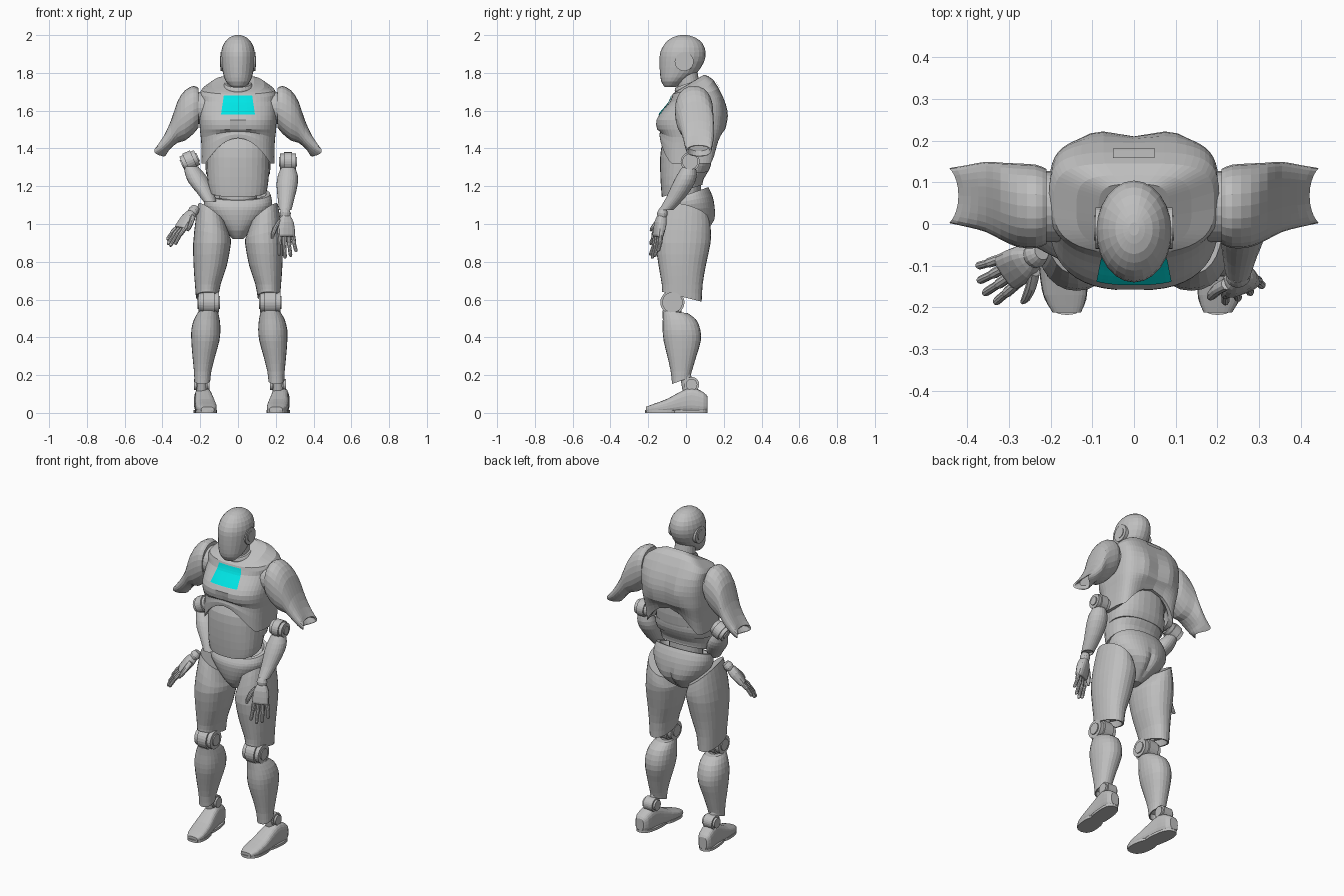
import bpy, bmesh, math
from mathutils import Vector, Matrix
from mathutils.bvhtree import BVHTree

if "Cube" in bpy.data.objects:
    bpy.data.objects.remove(bpy.data.objects["Cube"])


def material(name, color):
    m = bpy.data.materials.new(name)
    m.use_nodes = True
    m.diffuse_color = color
    m.node_tree.nodes["Principled BSDF"].inputs["Base Color"].default_value = color
    return m


GRAY = material("body gray", (0.52, 0.52, 0.52, 1))
CYAN = material("chest cyan", (0.0, 0.8, 0.8, 1))
X, Y, Z = Vector((1, 0, 0)), Vector((0, 1, 0)), Vector((0, 0, 1))


def finish(name, bm, mat=GRAY):
    bmesh.ops.recalc_face_normals(bm, faces=bm.faces)
    me = bpy.data.meshes.new(name)
    bm.to_mesh(me)
    bm.free()
    me.materials.append(mat)
    ob = bpy.data.objects.new(name, me)
    bpy.context.collection.objects.link(ob)
    return ob


def refine(st):
    # insert a smooth in-between station in every gap
    st = [tuple(s) + (0,) * (7 - len(s)) for s in st]
    out = []
    for i in range(len(st) - 1):
        a, b, c, d = st[max(i - 1, 0)], st[i], st[i + 1], st[min(i + 2, len(st) - 1)]
        out += [b, tuple((9 * (q + r) - p - s) / 16 for p, q, r, s in zip(a, b, c, d))]
    return out + [st[-1]]


def loft(name, stations, axis=Z, ref=None, n=24, power=(2, 2), hollow=0, warp=None):
    """Stations: x, y, z, half width, half depth, slope across, slope along depth.
    Power: squareness of the front and back halves of each ring."""
    v = ref or (Z if abs(axis.y) > 0.9 else Y)
    v = (v - axis * v.dot(axis)).normalized()
    u = v.cross(axis)
    rings = [(Vector(s[:3]), *s[3:7]) for s in refine(stations)]
    if hollow:
        c, ru, rv, su, sv = rings[-1]
        back = (rings[-2][0] - c).normalized() * hollow
        rings += [(c, ru * 0.88, rv * 0.88, su, sv), (c + back, ru * 0.8, rv * 0.8, su, sv)]
    bm = bmesh.new()
    loops = []
    for c, ru, rv, su, sv in rings:
        loop = []
        for k in range(n):
            t = 2 * math.pi * k / n
            e = 2 / power[math.sin(t) > 0]
            a, b = (math.copysign(abs(f) ** e, f) for f in (math.cos(t), math.sin(t)))
            p = c + u * a * ru + v * b * rv + axis * (a * ru * su + b * rv * sv)
            loop.append(bm.verts.new(warp(p) if warp else p))
        loops.append(loop)
    for lo, hi in zip(loops, loops[1:]):
        for k in range(n):
            bm.faces.new((lo[k], lo[(k + 1) % n], hi[(k + 1) % n], hi[k]))
    bm.faces.new(loops[0])
    bm.faces.new(loops[-1])
    return finish(name, bm)


def wheel(name, center, discs, axis=X):
    # joint of stacked coaxial discs (radius, half width)
    bm = bmesh.new()
    turn = Z.rotation_difference(Vector(axis).normalized()).to_matrix().to_4x4()
    for r, w in discs:
        bmesh.ops.create_cone(bm, cap_ends=True, segments=24, radius1=r, radius2=r,
                              depth=2 * w, matrix=Matrix.Translation(center) @ turn)
    return finish(name, bm)


def decal(name, target, side, z0, z1, w0, w1, mat):
    # thin plate draped over a surface from the front (-1) or back (+1)
    me = target.data
    tree = BVHTree.FromPolygons([v.co for v in me.vertices], [p.vertices for p in me.polygons])
    bm = bmesh.new()
    nx, nz = 14, 8
    rows = []
    for j in range(nz + 1):
        f = j / nz
        row = []
        for i in range(nx + 1):
            x = (w0 + (w1 - w0) * f) * (2 * i / nx - 1)
            hit = tree.ray_cast(Vector((x, side, z0 + (z1 - z0) * f)), Y * -side)[0]
            row.append(bm.verts.new(hit + Y * side * 0.006) if hit else None)
        rows.append(row)
    for a, b in zip(rows, rows[1:]):
        for i in range(nx):
            quad = (a[i], a[i + 1], b[i + 1], b[i])
            if all(quad):
                bm.faces.new(quad)
    finish(name, bm, mat)


# Head, ears and neck
loft("head", [(0, -.083, 1.725, .035, .03), (0, -.068, 1.755, .064, .063), (0, -.04, 1.80, .08, .098),
              (0, -.022, 1.86, .089, .118), (0, -.016, 1.91, .089, .12), (0, -.012, 1.955, .075, .1),
              (0, -.012, 1.988, .045, .06), (0, -.012, 2.0, .012, .016)])
for s, side in ((1, "left"), (-1, "right")):
    wheel(side + "_ear", (s * .08, -.01, 1.86), [(.05, .012), (.03, .016)])
loft("neck", [(0, .03, 1.66, .066, .066), (0, .015, 1.73, .06, .06), (0, 0, 1.81, .058, .06)])
loft("neck_collar", [(0, .015, 1.715, .076, .07, 0, .35), (0, .012, 1.73, .078, .072, 0, .35),
                     (0, .01, 1.745, .07, .066, 0, .35)])


# Chest shell with sloping shoulders, arched lower edge, sternum notch and shoulder blades
def chest_shape(p):
    z = p.z
    if z > 1.69:
        p.z -= .035 * (p.x / .19) ** 4 * min(1, (z - 1.69) / .07)
    if z < 1.5:
        p.z += .135 * max(0, 1 - (p.x / .172) ** 2) * min(1, (1.5 - z) / .18)
    if p.y < 0:
        p.y += .013 * math.exp(-(p.x / .015) ** 2 - ((z - 1.51) / .025) ** 2)
    if p.y > .1:
        p.y += .014 * math.exp(-((abs(p.x) - .085) / .035) ** 2 - ((z - 1.57) / .08) ** 2)
    return p


chest = loft("chest", [(0, .02, 1.745, .085, .075, 0, .6), (0, .037, 1.725, .192, .108, 0, .35),
                       (0, .054, 1.66, .202, .14, 0, .1), (0, .042, 1.6, .204, .167),
                       (0, .025, 1.55, .204, .183), (0, .024, 1.5, .202, .178),
                       (0, .027, 1.46, .197, .165), (0, .018, 1.4, .193, .159),
                       (0, .012, 1.32, .193, .15)],
             n=48, power=(2.6, 4), hollow=.05, warp=chest_shape)
decal("chest_panel", chest, -1, 1.58, 1.68, .09, .075, CYAN)
decal("back_panel", chest, 1, 1.715, 1.75, .05, .05, GRAY)

# Waist and pelvis
loft("abdomen", [(0, .02, 1.47, .16, .12), (0, .005, 1.4, .168, .137), (0, -.005, 1.3, .166, .132),
                 (0, -.02, 1.22, .16, .113, 0, .15), (0, -.02, 1.175, .152, .108, 0, .3)],
     n=32, power=(2.4, 2.4), hollow=.02)
loft("waist_back_band", [(0, .02, 1.335, .17, .115, 0, .1), (0, .017, 1.3, .172, .115, 0, .1),
                         (0, .012, 1.265, .168, .105, 0, .1)], n=32, power=(2.3, 2.3))
loft("spine_core", [(0, .0, 1.3, .1, .08), (0, .0, 1.1, .1, .08)])


def pelvis_shape(p):
    # cleft between the buttocks
    if p.y > 0:
        p.y -= .018 * math.exp(-(p.x / .018) ** 2 - ((p.z - 1.0) / .06) ** 2)
    return p


loft("pelvis", [(0, 0, .92, .028, .045), (0, .015, .965, .07, .095), (0, .028, 1.02, .13, .125),
                (0, .025, 1.08, .172, .128, 0, .05), (0, .022, 1.125, .18, .118, 0, .2),
                (0, .018, 1.16, .17, .1, 0, .35)], n=48, power=(2.2, 2.2), hollow=.025, warp=pelvis_shape)

# Legs
for s, side in ((1, "left"), (-1, "right")):
    def leg(stations, shift=0.0):
        return [(s * a[0] + shift, *a[1:5], *(s * q for q in a[5:6]), *a[6:]) for a in stations]

    loft(side + "_thigh", leg([(.137, .002, 1.045, .075, .122, .75, -.25), (.134, -.006, .98, .09, .138, .5, -.12),
                               (.137, -.015, .9, .1, .145), (.147, -.02, .78, .088, .125),
                               (.16, -.02, .68, .068, .108), (.163, -.022, .615, .06, .105, 0, -.25)]),
         n=28, power=(2.2, 2.2), hollow=.04)
    kx, fx = s * .162 + .008, s * .202 + .02
    wheel(side + "_knee", (kx, -.072, .585), [(.064, .03), (.054, .054), (.034, .06)])
    loft(side + "_knee_link", [(kx, -.06, .7, .04, .045), (kx, -.068, .6, .04, .04),
                               (kx, -.065, .5, .04, .045)])
    loft(side + "_shin", leg([(.165, -.058, .535, .052, .066, 0, -.1), (.172, -.035, .495, .068, .088),
                              (.177, -.024, .44, .077, .1), (.18, -.02, .38, .074, .098),
                              (.188, -.022, .3, .06, .077), (.194, -.025, .22, .046, .056),
                              (.196, -.026, .17, .042, .048, 0, .35)], .007), power=(2.2, 2.2), hollow=.03)
    wheel(side + "_ankle", (fx - .01, .03, .15), [(.04, .03), (.03, .042)])
    loft(side + "_ankle_link", [(fx - .012, -.01, .23, .025, .028), (fx - .01, .02, .1, .03, .035)])

    def toe_in(p):
        # flat underside, toes turned slightly inward
        return Vector((p.x + s * .1 * p.y, p.y, max(p.z, 0)))
    loft(side + "_foot", [(fx, .115, .05, .026, .035), (fx, .092, .055, .042, .055), (fx, .03, .067, .045, .067),
                          (fx, -.03, .056, .049, .056), (fx, -.1, .037, .055, .037),
                          (fx, -.17, .024, .052, .024), (fx, -.212, .017, .034, .015)],
         axis=-Y, power=(3, 3), warp=toe_in)
    loft(side + "_sole", [(fx, .01, 0, .05, .105), (fx, .01, .015, .05, .105)], power=(2.6, 2.6), warp=toe_in)
    loft(side + "_toe_sole", [(fx, -.13, 0, .056, .088), (fx, -.13, .015, .056, .088)],
         power=(2.5, 2.5), warp=toe_in)

    # Shoulder and upper arm, hollow and notched at the elbow end
    def elbow_notch(p):
        t = min(1, max(0, (abs(p.x) - .36) / .08)) * max(0, 1 - ((p.y - .068) / .065) ** 2)
        p.x -= s * t * (.02 + .5 * max(0, 1.42 - p.z))
        return p
    loft(side + "_upper_arm", [(s * .21, .042, 1.615, .105, .09), (s * .235, .042, 1.605, .126, .1),
                               (s * .28, .045, 1.575, .133, .1), (s * .32, .055, 1.54, .11, .092),
                               (s * .355, .065, 1.475, .073, .084), (s * .4, .067, 1.42, .05, .074),
                               (s * .442, .068, 1.387, .03, .066)],
         axis=X, power=(2.2, 2.2), hollow=.04, warp=elbow_notch)
    wheel(side + "_shoulder_joint", (s * .2, .042, 1.615), [(.085, .03)])


# Hands
def hand(side, wrist, down, thumbward):
    d = Vector(down).normalized()
    t = Vector(thumbward)
    t = (t - d * t.dot(d)).normalized()
    n = d.cross(t)

    def part(name, pts, sides=10, power=2):
        loft(side + name, [(*(Vector(wrist) + d * a + t * b + n * c), w, h) for a, b, c, w, h in pts],
             axis=d, ref=n, n=sides, power=(power, power))
    part("_wrist", [(-.025, 0, 0, .02, .02), (0, 0, 0, .03, .028), (.025, 0, 0, .024, .02)], 16)
    part("_palm", [(.015, 0, 0, .025, .022), (.05, 0, 0, .042, .028), (.115, 0, 0, .048, .022),
                   (.127, 0, 0, .042, .015)], 16, 2.8)
    for i, (name, length) in enumerate((("index", .112), ("middle", .128), ("ring", .118), ("little", .09))):
        b = .036 - .024 * i
        part(f"_{name}_finger", [(.115 + length * f, b * (1 + .35 * f), c, r, r) for f, c, r in
                                 ((0, 0, .012), (.4, .004, .0125), (.5, .004, .01), (.9, 0, .01), (1, -.002, .005))])
    part("_thumb", [(.035, .03, 0, .015, .015), (.07, .055, .004, .015, .014),
                    (.11, .074, .004, .012, .012), (.135, .08, .004, .006, .006)])


hand("left", (.25, -.125, 1.055), (.06, -.2, -1), (-1, -.4, 0))
hand("right", (-.235, -.075, 1.07), (-.145, -.085, -.2), (.6, -.8, 0))

# Detached forearms with elbow joints
elbow = [(.05, .022), (.042, .042), (.025, .048)]
wheel("left_elbow", (.265, .022, 1.33), elbow)
wheel("right_elbow", (-.255, .03, 1.335), elbow, (1, 0, .45))
loft("left_forearm", [(.265, .015, 1.3, .036, .036), (.264, .005, 1.26, .052, .052), (.26, -.015, 1.21, .056, .058),
                      (.255, -.055, 1.14, .045, .05), (.25, -.105, 1.075, .033, .038)], hollow=.015)
loft("right_forearm", [(-.25, .02, 1.305, .038, .036), (-.228, .008, 1.265, .052, .052),
                       (-.205, -.008, 1.22, .057, .056), (-.172, -.035, 1.165, .046, .048),
                       (-.15, -.06, 1.12, .034, .037)], hollow=.015)
